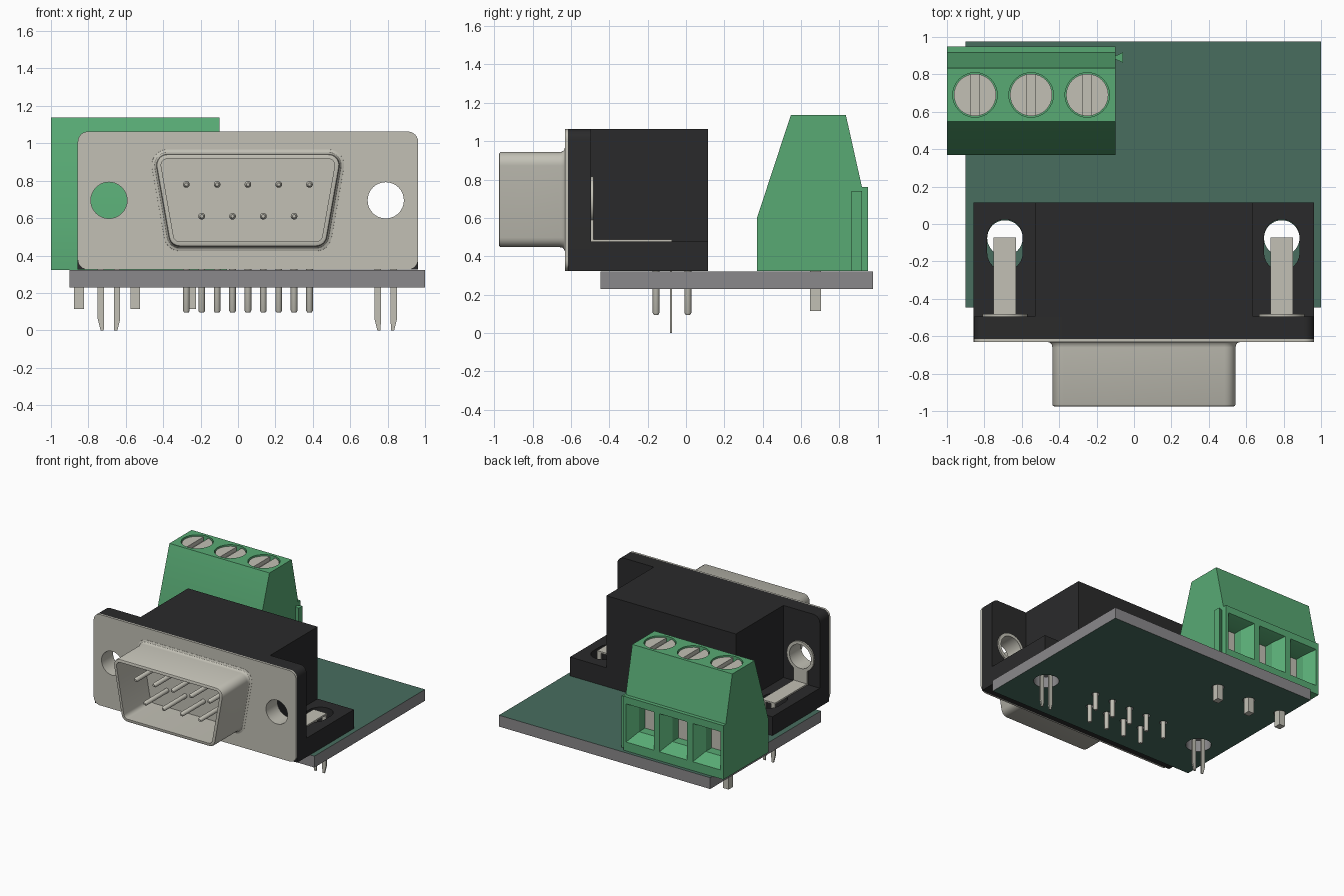
import bpy, bmesh, math
from mathutils import Vector

if "Cube" in bpy.data.objects:
    bpy.data.objects.remove(bpy.data.objects["Cube"])


def material(name, r, g, b):
    lin = [((c / 255 + 0.055) / 1.055) ** 2.4 for c in (r, g, b)]
    m = bpy.data.materials.new(name)
    m.diffuse_color = (*lin, 1)
    m.use_nodes = True
    m.node_tree.nodes["Principled BSDF"].inputs["Base Color"].default_value = m.diffuse_color
    return m


METAL = material("metal", 194, 192, 181)
BLACK = material("black_plastic", 42, 42, 43)
GREEN = material("green_plastic", 88, 170, 116)
MASK = material("board_green", 72, 109, 95)
EDGE = material("board_edge", 138, 137, 139)


def loft(name, rings, mats, caps=True, closed=False):
    """Skin a list of equal-length point rings."""
    bm = bmesh.new()
    vs = [[bm.verts.new(p) for p in ring] for ring in rings]
    pairs = list(zip(vs, vs[1:])) + ([(vs[-1], vs[0])] if closed else [])
    n = len(vs[0])
    for a, b in pairs:
        for i in range(n):
            j = (i + 1) % n
            bm.faces.new((a[i], a[j], b[j], b[i]))
    if caps and not closed:
        bm.faces.new(vs[0])
        bm.faces.new(vs[-1])
    bmesh.ops.recalc_face_normals(bm, faces=bm.faces)
    me = bpy.data.meshes.new(name)
    bm.to_mesh(me)
    bm.free()
    for m in mats:
        me.materials.append(m)
    ob = bpy.data.objects.new(name, me)
    bpy.context.collection.objects.link(ob)
    return ob


def lift(pts, axis, t):
    """Place 2D points on a plane across the given axis."""
    if axis == 'x':
        return [(t, p, q) for p, q in pts]
    if axis == 'y':
        return [(p, t, q) for p, q in pts]
    return [(p, q, t) for p, q in pts]


def prism(name, pts, axis, a, b, mat):
    return loft(name, [lift(pts, axis, a), lift(pts, axis, b)], [mat])


def rect(x0, x1, y0, y1):
    return [(x0, y0), (x1, y0), (x1, y1), (x0, y1)]


def arc(cx, cy, r, a0, a1, n):
    return [(cx + r * math.cos(math.radians(a0 + (a1 - a0) * i / n)),
             cy + r * math.sin(math.radians(a0 + (a1 - a0) * i / n))) for i in range(n + 1)]


def circle(cx, cy, r, n=32):
    return arc(cx, cy, r, 0, 360, n)[:-1]


def box(name, x0, x1, y0, y1, z0, z1, mat):
    return prism(name, rect(x0, x1, y0, y1), 'z', z0, z1, mat)


def tube(name, cx, cz, r0, r1, y0, y1, mat):
    rings = [lift(circle(cx, cz, r), 'y', y) for r, y in ((r0, y0), (r1, y0), (r1, y1), (r0, y1))]
    return loft(name, rings, [mat], closed=True)


def cut(ob, cutters):
    for c in cutters:
        c.hide_render = True
        m = ob.modifiers.new("cut", 'BOOLEAN')
        m.operation, m.solver, m.object = 'DIFFERENCE', 'EXACT', c
        bpy.context.view_layer.objects.active = ob
        bpy.ops.object.modifier_apply(modifier=m.name)
        bpy.data.objects.remove(c)


CX = 0.053                      # connector centre
HOLES = (-0.69, 0.79)           # mounting hole centres
HZ = 0.695
PITCH = 0.0823
TERMINALS = (-0.85, -0.55, -0.25)
pin_x = [CX + PITCH * (i - 4) for i in range(9)]

# circuit board with drilled holes
board = box("circuit_board", -0.9, 1.0, -0.447, 0.975, 0.23, 0.322, EDGE)
board.data.materials.append(MASK)
drills = [prism("drill", circle(x, -0.075, 0.095), 'z', 0.1, 0.5, EDGE) for x in HOLES]
drills += [prism("drill", circle(x, 0.01 if i % 2 == 0 else -0.156, 0.028, 16), 'z', 0.1, 0.5, EDGE)
           for i, x in enumerate(pin_x)]
drills += [prism("drill", circle(x, 0.675, 0.045, 20), 'z', 0.1, 0.5, EDGE) for x in TERMINALS]
cut(board, drills)
for f in board.data.polygons:
    f.material_index = 1 if abs(f.normal.z) > 0.9 else 0

# connector housing: flange, centre block and slotted feet
X0, X1, Z0, Z1 = -0.857, 0.963, 0.324, 1.063
R = 0.055
top = arc(X1 - R, Z1 - R, R, 0, 90, 6) + arc(X0 + R, Z1 - R, R, 90, 180, 6)
bottom = arc(X0 + R, Z0 + R, R, 180, 270, 6) + arc(X1 - R, Z0 + R, R, 270, 360, 6)
flange = prism("housing_flange", top + [(X0, Z0), (X1, Z0)], 'y', -0.615, -0.495, BLACK)
cut(flange, [prism("bore", circle(x, HZ, 0.105), 'y', -0.8, -0.3, BLACK) for x in HOLES])
box("housing_block", -0.53, 0.636, -0.495, 0.115, Z0, Z1, BLACK)
for x, a, b in ((HOLES[0], X0, -0.53), (HOLES[1], 0.636, X1)):
    foot = box("housing_foot", a, b, -0.495, 0.115, Z0, 0.477, BLACK)
    slot = arc(x, -0.07, 0.095, 0, 180, 12) + arc(x, -0.155, 0.095, 180, 360, 12)
    cut(foot, [prism("slot", slot, 'z', 0.2, 0.6, BLACK)])

# metal face plate
plate = prism("face_plate", top + bottom, 'y', -0.63, -0.615, METAL)
cut(plate, [prism("bore", circle(x, HZ, 0.097), 'y', -0.8, -0.3, METAL) for x in HOLES])


# D-shaped shell, flared at the plate and hollow at the front
def d_ring(r, y):
    right = arc(0.43, 0.883, r, 90, -10, 7) + arc(0.364, 0.508, r, -10, -90, 6)
    left = [(-p, q) for p, q in reversed(right)]
    return [(CX + p, y, q) for p, q in right + left]


loft("connector_shell", [d_ring(r, y) for r, y in (
    (0.086, -0.625), (0.084, -0.631), (0.07, -0.636), (0.063, -0.645), (0.06, -0.66),
    (0.06, -0.965), (0.056, -0.972), (0.05, -0.975), (0.034, -0.975), (0.034, -0.636))], [METAL])

# contact pins and their solder tails
for i, x in enumerate(pin_x):
    z, y = (0.78, 0.01) if i % 2 == 0 else (0.61, -0.156)
    loft("contact_pin", [lift(circle(x, z, r, 14), 'y', t)
                         for r, t in ((0.018, -0.62), (0.018, -0.91), (0.009, -0.925))], [METAL])
    loft("solder_tail", [lift(circle(x, y, r, 14), 'z', t)
                         for r, t in ((0.018, 0.34), (0.018, 0.105), (0.012, 0.095))], [METAL])

# grounding brackets: lined hole, ring, strap and split board lock
for x in HOLES:
    tube("hole_lining", x, HZ, 0.097, 0.105, -0.62, -0.49, METAL)
    tube("bracket_ring", x, HZ, 0.097, 0.122, -0.4949, -0.482, METAL)
    box("bracket_upright", x - 0.06, x + 0.06, -0.4948, -0.482, 0.478, 0.597, METAL)
    box("bracket_strap", x - 0.06, x + 0.06, -0.494, -0.072, 0.475, 0.488, METAL)
    for s in (-1, 1):
        prong = [(0.06, 0.477), (0.06, 0.06), (0.045, 0.0), (0.028, 0.0), (0.026, 0.05), (0.026, 0.477)]
        prism("board_lock_prong", [(x + s * p, q) for p, q in prong], 'y', -0.084, -0.072, METAL)

# screw terminal block with funnel wire entries and screw wells
profile = [(0.37, 0.323), (0.37, 0.6), (0.547, 1.138), (0.833, 1.138),
           (0.917, 0.762), (0.948, 0.762), (0.948, 0.323)]
block = prism("terminal_block", profile, 'x', -1.0, -0.1, GREEN)
cutters = []
for x in TERMINALS:
    def window(w, z0, z1, y):
        return lift(rect(x - w, x + w, z0, z1), 'y', y)
    cutters.append(loft("entry", [window(0.132, 0.385, 0.715, 0.96), window(0.125, 0.395, 0.705, 0.948),
                                  window(0.07, 0.46, 0.67, 0.86), window(0.07, 0.46, 0.67, 0.76)], [GREEN]))
    cutters.append(prism("well", circle(x, 0.69, 0.119), 'z', 1.08, 1.3, GREEN))
cut(block, cutters)
dovetail = [(-0.102, 0.882), (-0.06, 0.863), (-0.06, 0.917), (-0.102, 0.898)]
prism("side_key", dovetail, 'z', 0.323, 0.74, GREEN)

# terminal screws, wire clamps and terminal pins
for x in TERMINALS:
    screw = prism("terminal_screw", circle(x, 0.69, 0.113), 'z', 1.07, 1.128, METAL)
    cut(screw, [box("slot", x - 0.022, x + 0.022, 0.5, 0.9, 1.095, 1.2, METAL)])
    box("wire_clamp", x - 0.069, x + 0.069, 0.755, 0.785, 0.461, 0.669, METAL)
    box("terminal_pin", x - 0.026, x + 0.026, 0.647, 0.703, 0.115, 0.34, METAL)

# smooth the round parts, keep edges crisp
for ob in list(bpy.context.scene.objects):
    bpy.ops.object.select_all(action='DESELECT')
    ob.select_set(True)
    bpy.context.view_layer.objects.active = ob
    bpy.ops.object.shade_smooth_by_angle(angle=math.radians(32))
